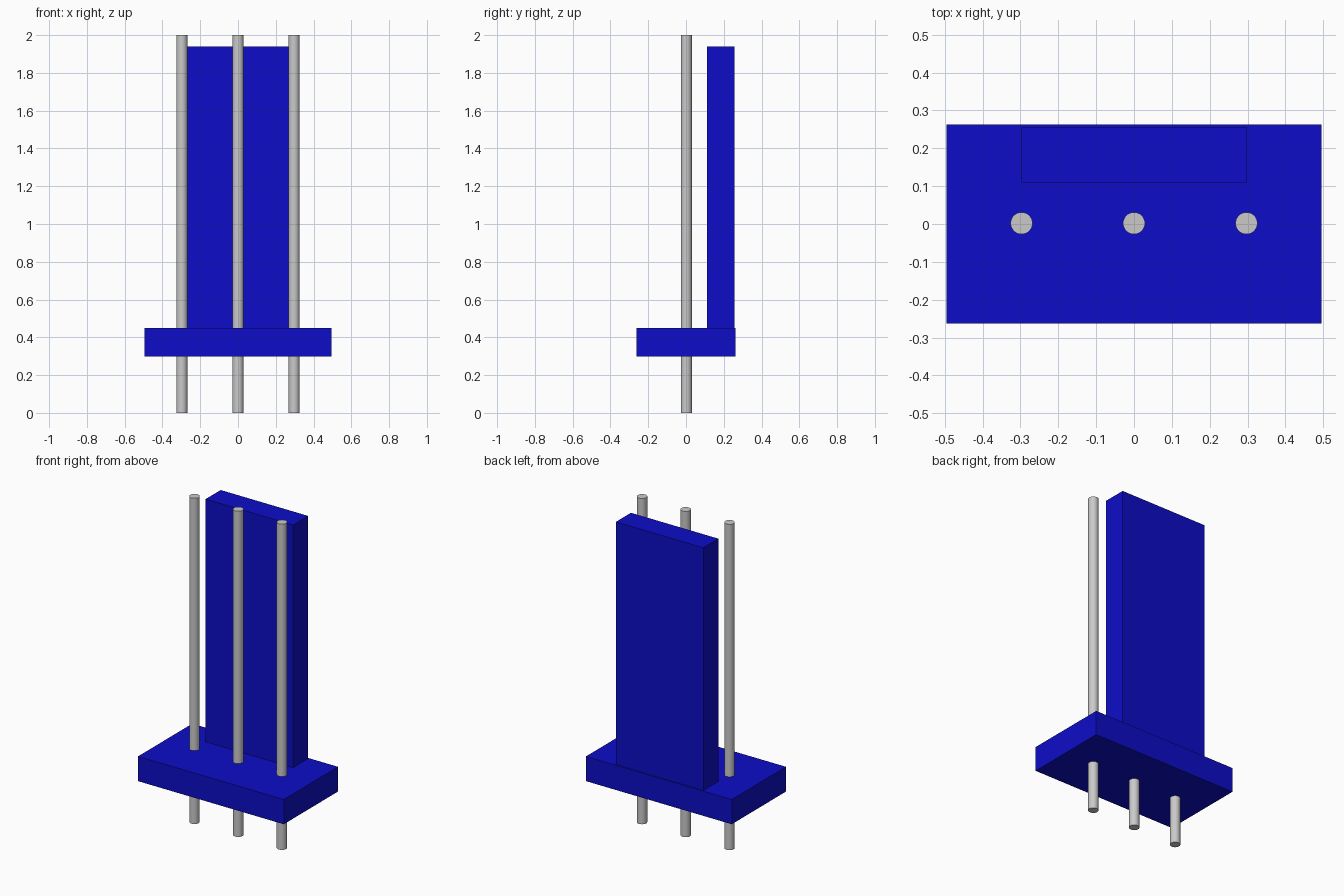
import bpy
import math

cube = bpy.data.objects.get("Cube")
if cube:
    bpy.data.objects.remove(cube, do_unlink=True)


def material(name, rgb):
    m = bpy.data.materials.new(name)
    m.use_nodes = True
    m.diffuse_color = (*rgb, 1)
    bsdf = next(n for n in m.node_tree.nodes if n.type == "BSDF_PRINCIPLED")
    bsdf.inputs["Base Color"].default_value = (*rgb, 1)
    return m


blue = material("deep_blue", (0.004, 0.004, 0.58))
grey = material("light_grey", (0.59, 0.59, 0.59))


def box(name, lo, hi, mat):
    center = [(a + b) / 2 for a, b in zip(lo, hi)]
    bpy.ops.mesh.primitive_cube_add(size=1, location=center)
    ob = bpy.context.object
    ob.name = name
    ob.scale = [b - a for a, b in zip(lo, hi)]
    bpy.ops.object.transform_apply(location=False, rotation=False, scale=True)
    ob.data.materials.append(mat)


def pin(name, x):
    bpy.ops.mesh.primitive_cylinder_add(vertices=32, radius=0.029, depth=2,
                                        location=(x, 0.002, 1))
    ob = bpy.context.object
    ob.name = name
    ob.data.materials.append(grey)
    bpy.ops.object.shade_smooth_by_angle(angle=math.radians(30))


# Housing: flat base with an upright plate behind the pins
box("base", (-0.495, -0.263, 0.298), (0.495, 0.263, 0.45), blue)
box("back_plate", (-0.297, 0.11, 0.45), (0.297, 0.256, 1.94), blue)

# Row of three pins passing through the base
for name, x in (("right_pin", -0.297), ("middle_pin", 0), ("left_pin", 0.297)):
    pin(name, x)
